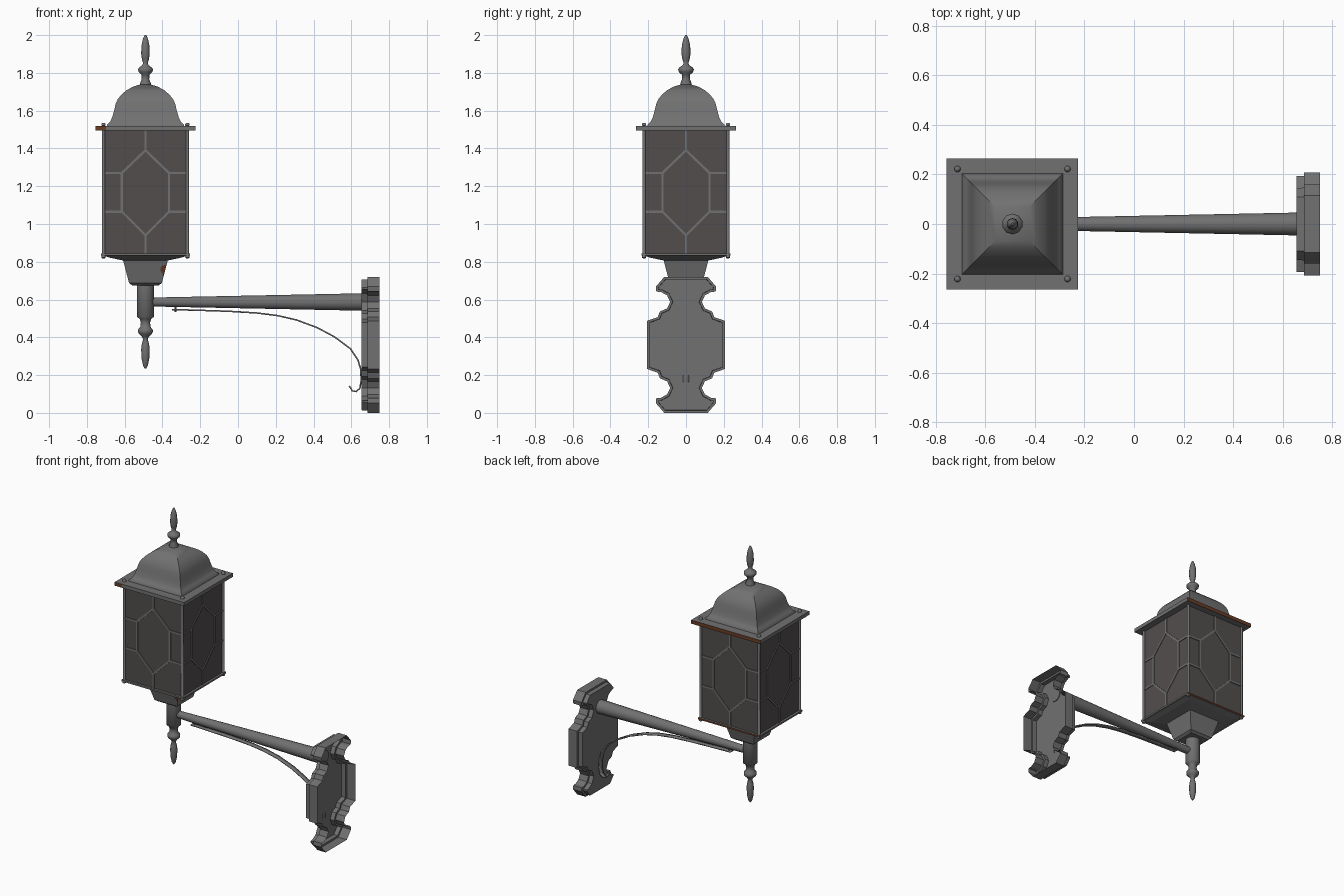
import bpy, bmesh, math
from mathutils import Matrix, Vector

if "Cube" in bpy.data.objects:
    bpy.data.objects.remove(bpy.data.objects["Cube"])

CX = -0.49  # lantern axis


def material(name, rgb):
    m = bpy.data.materials.new(name)
    m.diffuse_color = (*rgb, 1)
    m.use_nodes = True
    m.node_tree.nodes["Principled BSDF"].inputs["Base Color"].default_value = m.diffuse_color
    return m


METAL = material("grey_metal", (0.165, 0.165, 0.165))
GLASS = material("smoky_glass", (0.085, 0.076, 0.075))
RUST = material("rust_brown", (0.14, 0.045, 0.018))


def finish(name, bm, mats, smooth=None):
    bmesh.ops.recalc_face_normals(bm, faces=bm.faces[:])
    me = bpy.data.meshes.new(name)
    bm.to_mesh(me)
    bm.free()
    for m in mats:
        me.materials.append(m)
    ob = bpy.data.objects.new(name, me)
    bpy.context.collection.objects.link(ob)
    if smooth:
        bpy.ops.object.select_all(action='DESELECT')
        ob.select_set(True)
        bpy.context.view_layer.objects.active = ob
        bpy.ops.object.shade_smooth_by_angle(angle=math.radians(smooth))
    return ob


def loft(name, profile, sides, matrix=Matrix.Translation((CX, 0, 0)), smooth=None, mats=(METAL,)):
    """Stack of rings from (radius, height); four sides means half-width."""
    bm = bmesh.new()
    k = math.sqrt(2) if sides == 4 else 1
    rings = []
    for r, z in profile:
        rings.append([bm.verts.new(matrix @ Vector((
            k * r * math.cos(2 * math.pi * (i + 0.5) / sides),
            k * r * math.sin(2 * math.pi * (i + 0.5) / sides), z))) for i in range(sides)])
    for a, b in zip(rings, rings[1:]):
        for i in range(sides):
            j = (i + 1) % sides
            bm.faces.new((a[i], a[j], b[j], b[i]))
    bm.faces.new(rings[0][::-1])
    bm.faces.new(rings[-1])
    return finish(name, bm, mats, smooth)


def rust_back_edge(ob):
    for p in ob.data.polygons:
        if p.normal.y > 0.9:
            p.material_index = 1


# Roof and finials
loft("roof", [(0.205, 1.515), (0.203, 1.527), (0.188, 1.54), (0.176, 1.565), (0.166, 1.60),
              (0.158, 1.635), (0.147, 1.66), (0.127, 1.685), (0.10, 1.708), (0.068, 1.726),
              (0.03, 1.738)], 4, smooth=40)
loft("top_finial", [(0.03, 1.73), (0.03, 1.745), (0.021, 1.765), (0.022, 1.79), (0.038, 1.805),
                    (0.042, 1.818), (0.036, 1.828), (0.018, 1.84), (0.013, 1.852), (0.019, 1.87),
                    (0.024, 1.90), (0.022, 1.945), (0.014, 1.98), (0.005, 2.0)], 10, smooth=50)
loft("bottom_finial", [(0.048, 0.685), (0.048, 0.51), (0.032, 0.497), (0.026, 0.48), (0.028, 0.455),
                       (0.04, 0.443), (0.042, 0.43), (0.036, 0.418), (0.019, 0.403), (0.013, 0.39),
                       (0.02, 0.365), (0.024, 0.335), (0.021, 0.285), (0.013, 0.25), (0.005, 0.235)],
     10, smooth=50)

# Rim plates, with a rusty back edge
rust_back_edge(loft("top_rim", [(0.265, 1.495), (0.265, 1.52)], 4, mats=(METAL, RUST)))
rust_back_edge(loft("bottom_rim", [(0.235, 0.832), (0.235, 0.843)], 4, mats=(METAL, RUST)))

# Tray and neck below the lantern
loft("tray", [(0.222, 0.833), (0.19, 0.822), (0.115, 0.806)], 4)
loft("neck", [(0.119, 0.81), (0.115, 0.795), (0.087, 0.688), (0.07, 0.675)], 4)

# Rust patches on the rim and neck fronts
for name, pts in {
    "rim_rust": [(-0.755, -0.2665, 1.497), (-0.70, -0.2665, 1.497),
                 (-0.70, -0.2665, 1.518), (-0.755, -0.2665, 1.518)],
    "neck_rust": [(-0.395, -0.099, 0.727), (-0.388, -0.104, 0.745), (-0.38, -0.115, 0.785),
                  (-0.405, -0.113, 0.778), (-0.412, -0.107, 0.755)],
}.items():
    bm = bmesh.new()
    bm.faces.new([bm.verts.new(p) for p in pts])
    finish(name, bm, [RUST])

# Glass box
loft("glass_panes", [(0.22, 0.838), (0.22, 1.5)], 4, mats=(GLASS,))

# Leading strips on each pane: a long hexagon joined to the frame
bars = [((0, 1.5), (0, 1.39)), ((0, 0.94), (0, 0.84))]
for s in (-1, 1):
    bars += [((0, 1.39), (s * 0.125, 1.27)), ((s * 0.125, 1.27), (s * 0.125, 1.065)),
             ((s * 0.125, 1.065), (0, 0.94)), ((s * 0.125, 1.27), (s * 0.215, 1.27)),
             ((s * 0.125, 1.065), (s * 0.215, 1.065))]
bm = bmesh.new()
for side in range(4):
    turn = Matrix.Translation((CX, 0, 0)) @ Matrix.Rotation(side * math.pi / 2, 4, 'Z')
    for p, q in bars:
        dx, dz = q[0] - p[0], q[1] - p[1]
        place = Matrix.Translation(((p[0] + q[0]) / 2, -0.221, (p[1] + q[1]) / 2))
        spin = Matrix.Rotation(-math.atan2(dz, dx), 4, 'Y')
        size = Matrix.Diagonal((math.hypot(dx, dz) + 0.006, 0.008, 0.012, 1))
        bmesh.ops.create_cube(bm, size=1, matrix=turn @ place @ spin @ size)
finish("leading", bm, [METAL])

# Corner rods with rounded nuts
for sx in (-1, 1):
    for sy in (-1, 1):
        loft("corner_rod", [(0.005, 0.817), (0.012, 0.822), (0.012, 0.832), (0.009, 0.836),
                            (0.009, 1.52), (0.013, 1.521), (0.012, 1.53), (0.005, 1.536)], 8,
             Matrix.Translation((CX + sx * 0.222, sy * 0.222, 0)), smooth=50)

# Tapered arm
along_x = Matrix.Translation((0, 0, 0.587)) @ Matrix.Rotation(math.pi / 2, 4, 'Y')
loft("arm", [(0.024, CX + 0.03), (0.047, 0.66)], 16, along_x, smooth=40)

# Curved strap under the arm and its screw
path = [(-0.35, 0.547), (-0.2, 0.543), (-0.05, 0.538), (0.1, 0.529), (0.21, 0.515), (0.31, 0.492),
        (0.42, 0.451), (0.51, 0.403), (0.595, 0.34), (0.635, 0.28), (0.65, 0.23), (0.652, 0.17),
        (0.645, 0.13), (0.625, 0.113), (0.605, 0.117), (0.589, 0.143)]
bm = bmesh.new()
rows = [[bm.verts.new((x, y, z)) for y in (-0.016, 0.016)] for x, z in path]
for a, b in zip(rows, rows[1:]):
    bm.faces.new((a[0], a[1], b[1], b[0]))
strap = finish("strap", bm, [METAL], smooth=40)
mod = strap.modifiers.new("thickness", 'SOLIDIFY')
mod.thickness, mod.offset = 0.008, 0
loft("strap_screw", [(0.006, 0.535), (0.006, 0.575)], 8, Matrix.Translation((-0.33, 0, 0)))

# Wall plate: stepped shell with scalloped outline, open at the back
quarter = [(0.115, 0.72), (0.16, 0.668), (0.157, 0.642), (0.133, 0.64), (0.10, 0.622), (0.084, 0.588),
           (0.10, 0.553), (0.138, 0.537), (0.15, 0.507), (0.185, 0.495), (0.207, 0.487)]
half = quarter + [(y, 0.72 - z) for y, z in reversed(quarter)]
outline = half + [(-y, z) for y, z in reversed(half)]
bm = bmesh.new()
back, front = ([bm.verts.new((x, y, z)) for y, z in outline] for x in (0.75, 0.685))
n = len(outline)
for i in range(n):
    j = (i + 1) % n
    bm.faces.new((back[i], back[j], front[j], front[i]))
cap = bm.faces.new(front)
bm.normal_update()
bmesh.ops.inset_region(bm, faces=[cap], thickness=0.013, use_even_offset=True)
bmesh.ops.inset_region(bm, faces=[cap], thickness=0.001, use_even_offset=True)
bmesh.ops.translate(bm, verts=cap.verts[:], vec=(-0.03, 0, 0))
finish("wall_plate", bm, [METAL])
